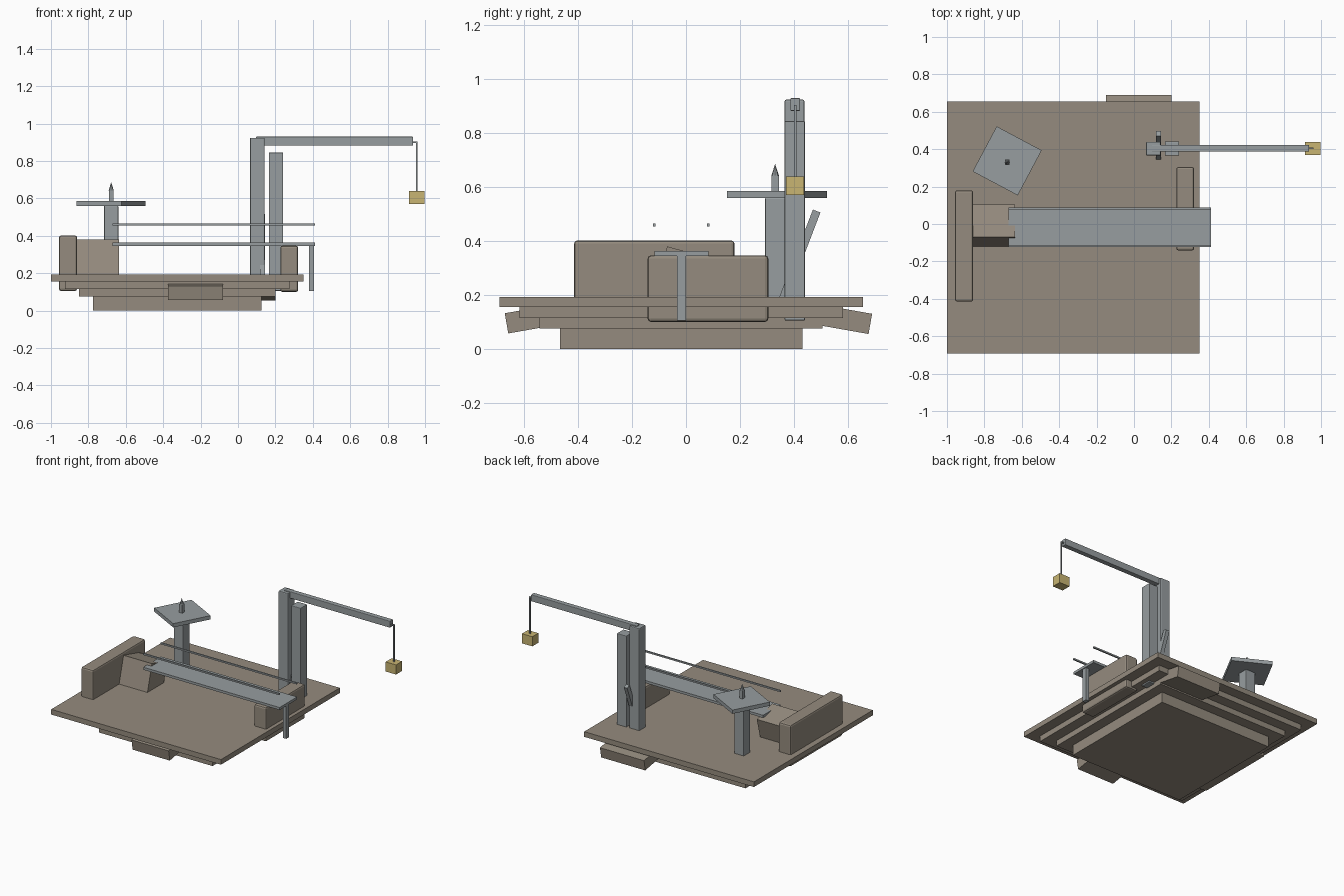
import bpy
from math import radians

if "Cube" in bpy.data.objects:
    bpy.data.objects.remove(bpy.data.objects["Cube"], do_unlink=True)


def material(name, color):
    m = bpy.data.materials.new(name)
    m.use_nodes = True
    m.diffuse_color = (*color, 1)
    m.node_tree.nodes["Principled BSDF"].inputs["Base Color"].default_value = (*color, 1)
    return m


stone = material("warm stone", (0.30, 0.26, 0.21))
metal = material("grey metal", (0.31, 0.34, 0.35))
gold = material("dull gold", (0.58, 0.46, 0.17))


def block(name, center, size, mat, rotation=(0, 0, 0), bevel=0):
    bpy.ops.mesh.primitive_cube_add(size=1, location=center)
    ob = bpy.context.object
    ob.name = name
    ob.scale = size
    bpy.ops.object.transform_apply(location=False, rotation=False, scale=True)
    ob.rotation_euler = [radians(a) for a in rotation]
    ob.data.materials.append(mat)
    if bevel:
        mod = ob.modifiers.new("soft edges", "BEVEL")
        mod.width = bevel
        mod.segments = 2
    return ob


def span(name, x, y, z, mat, bevel=0):
    """Box given by its extents along each axis."""
    center = [(a + b) / 2 for a, b in (x, y, z)]
    size = [b - a for a, b in (x, y, z)]
    return block(name, center, size, mat, bevel=bevel)


# Stepped platform, widening upwards
CX, CY = -0.325, -0.018
for name, half, low, high in (
    ("base_step", 0.45, 0, 0.075),
    ("lower_step", 0.525, 0.075, 0.115),
    ("upper_step", 0.60, 0.115, 0.155),
    ("platform_deck", 0.674, 0.155, 0.192),
):
    span(name, (CX - half, CX + half), (CY - half, CY + half), (low, high), stone)

# Sloping ledges under the deck
block("front_ledge", (-0.228, -0.567, 0.112), (0.295, 0.2, 0.076), stone, (10, 0, 0))
block("back_ledge", (0.025, 0.585, 0.11), (0.35, 0.2, 0.076), stone, (-10, 0, 0))

# Walls and leaning block
span("tall_wall", (-0.957, -0.86), (-0.415, 0.18), (0.105, 0.402), stone, 0.012)
span("short_wall", (0.226, 0.322), (-0.142, 0.305), (0.1, 0.347), stone, 0.012)
block("leaning_block", (-0.75, -0.01, 0.255), (0.23, 0.18, 0.21), stone, (-15, 0, 0))

# Walkway with its leg and two rails
span("walkway", (-0.67, 0.412), (-0.117, 0.083), (0.345, 0.363), metal)
span("walkway_leg", (0.38, 0.407), (-0.034, 0), (0.105, 0.346), metal)
for side, y in (("front", -0.118), ("back", 0.082)):
    span(side + "_rail", (-0.67, 0.412), (y - 0.005, y + 0.005), (0.454, 0.465), metal)

# Pedestal table with pointed pin
PX, PY = -0.678, 0.3375
span("table_post", (-0.716, -0.64), (0.293, 0.368), (0.17, 0.56), metal, 0.004)
block("table_top", (PX, PY, 0.572), (0.273, 0.273, 0.027), metal, (0, 0, -28))
block("pin_body", (PX, PY - 0.007, 0.612), (0.026, 0.028, 0.062), metal)
bpy.ops.mesh.primitive_cone_add(vertices=8, radius1=0.014, depth=0.044,
                                location=(PX, PY - 0.007, 0.664))
tip = bpy.context.object
tip.name = "pin_tip"
tip.data.materials.append(metal)

# Crane: two posts, arm, lever, cord and hanging weight
span("crane_tall_post", (0.064, 0.143), (0.366, 0.439), (0.105, 0.924), metal, 0.006)
span("crane_short_post", (0.165, 0.241), (0.366, 0.441), (0.105, 0.845), metal, 0.004)
span("crane_arm", (0.095, 0.936), (0.387, 0.423), (0.882, 0.93), metal, 0.004)
block("crane_lever", (0.132, 0.42, 0.343), (0.027, 0.03, 0.36), metal, (-21, 0, 0))
span("arm_hook", (0.93, 0.96), (0.401, 0.409), (0.897, 0.905), metal)
span("weight_cord", (0.951, 0.959), (0.401, 0.409), (0.63, 0.905), metal)
span("hanging_weight", (0.914, 0.996), (0.37, 0.438), (0.57, 0.639), gold)
